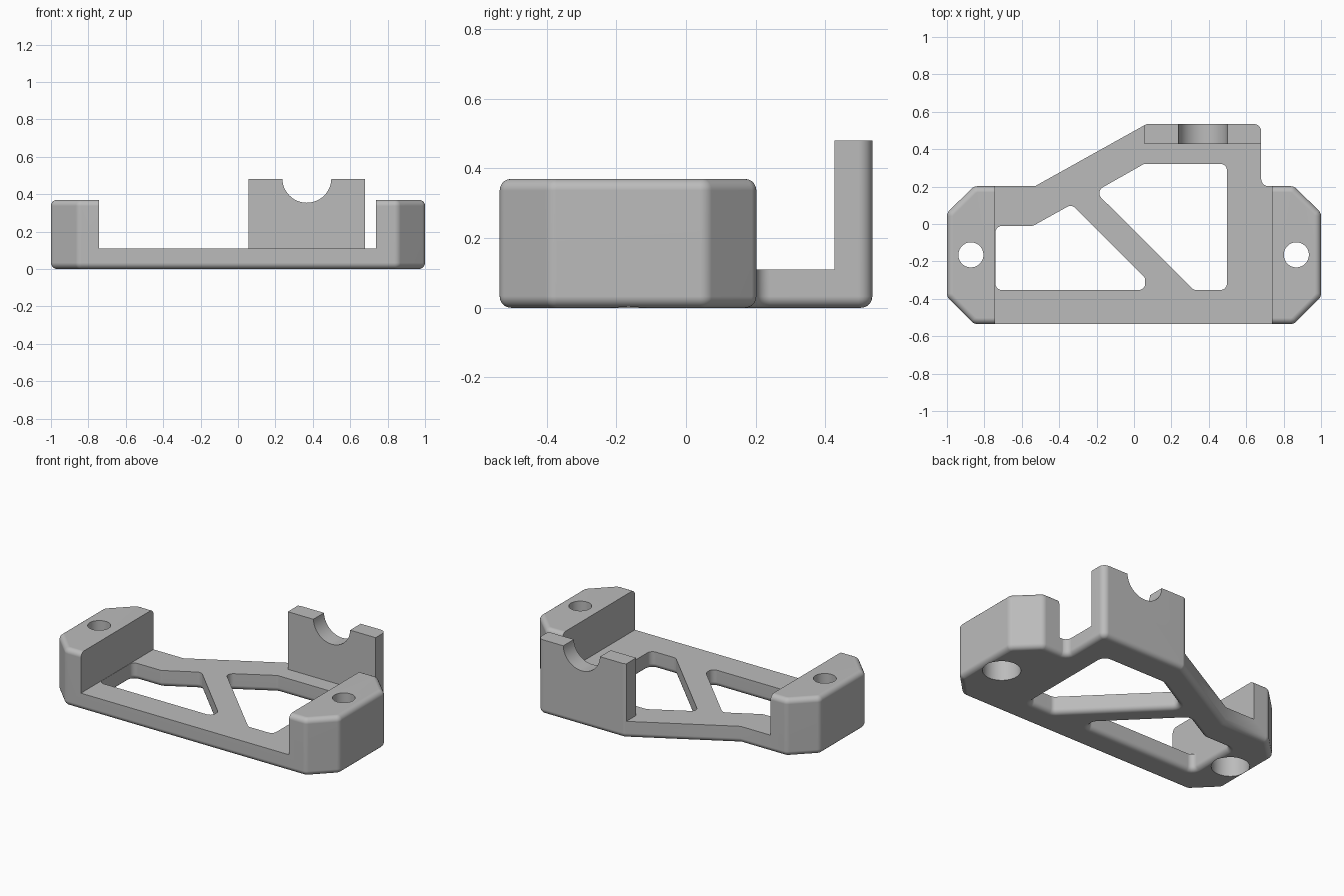
import bpy, bmesh, math
from mathutils import Vector

if "Cube" in bpy.data.objects:
    bpy.data.objects.remove(bpy.data.objects["Cube"])

GREY = bpy.data.materials.new("light grey")
GREY.diffuse_color = (0.5, 0.5, 0.5, 1)
GREY.use_nodes = True
GREY.node_tree.nodes["Principled BSDF"].inputs["Base Color"].default_value = GREY.diffuse_color
FILLET, SEG = 0.033, 5


def contour(poly, d, r):
    """Counter-clockwise polygon moved inward by d, corners rounded."""
    pts = [Vector(p) for p in poly]
    out = []
    for i, p in enumerate(pts):
        a = (p - pts[i - 1]).normalized()
        b = (pts[(i + 1) % len(pts)] - p).normalized()
        na, nb = Vector((-a.y, a.x)), Vector((-b.y, b.x))
        side = 1 if a.x * b.y - a.y * b.x > 0 else -1
        miter = (na + nb) / (1 + na.dot(nb))
        centre = p + miter * side * r
        start = math.atan2(-side * na.y, -side * na.x)
        turn = side * math.acos(max(-1, min(1, a.dot(b))))
        for k in range(SEG + 1):
            t = start + turn * k / SEG
            out.append(centre + (r - side * d) * Vector((math.cos(t), math.sin(t))))
    return out


def make(name, bm):
    bmesh.ops.recalc_face_normals(bm, faces=bm.faces)
    mesh = bpy.data.meshes.new(name)
    bm.to_mesh(mesh)
    bm.free()
    mesh.materials.append(GREY)
    ob = bpy.data.objects.new(name, mesh)
    bpy.context.collection.objects.link(ob)
    return ob


def prism(name, poly, levels, r):
    """Stack of rounded contours, one per (height, inset)."""
    bm = bmesh.new()
    rings = [[bm.verts.new((q.x, q.y, z)) for q in contour(poly, d, r)] for z, d in levels]
    n = len(rings[0])
    for lo, hi in zip(rings, rings[1:]):
        for i in range(n):
            j = (i + 1) % n
            bm.faces.new((lo[i], lo[j], hi[j], hi[i]))
    bm.faces.new(rings[0][::-1])
    bm.faces.new(rings[-1])
    return make(name, bm)


def box(x0, x1, y0, y1, z0, z1):
    bm = bmesh.new()
    bmesh.ops.create_cube(bm, size=1)
    for v in bm.verts:
        v.co = ((x0 + x1) / 2 + v.co.x * (x1 - x0), (y0 + y1) / 2 + v.co.y * (y1 - y0),
                (z0 + z1) / 2 + v.co.z * (z1 - z0))
    return make("box_cutter", bm)


def cylinder(loc, r, depth, along_y=False):
    bm = bmesh.new()
    bmesh.ops.create_cone(bm, cap_ends=True, segments=48, radius1=r, radius2=r, depth=depth)
    for v in bm.verts:
        c = Vector((v.co.x, v.co.z, v.co.y)) if along_y else v.co.copy()
        v.co = c + Vector(loc)
    return make("round_cutter", bm)


def combine(target, other, op="DIFFERENCE"):
    mod = target.modifiers.new("cut", "BOOLEAN")
    mod.operation, mod.object, mod.solver = op, other, "EXACT"
    bpy.context.view_layer.objects.active = target
    bpy.ops.object.modifier_apply(modifier=mod.name)
    bpy.data.objects.remove(other)


# quarter-round steps: (height, inset)
ROUND = [(FILLET * (1 - math.cos(k * math.pi / 2 / SEG)), FILLET * (1 - math.sin(k * math.pi / 2 / SEG)))
         for k in range(SEG + 1)]

# Base with raised end blocks
base = prism("mounting_bracket",
             [(-0.855, -0.535), (0.855, -0.535), (1, -0.39), (1, 0.06),
              (0.855, 0.202), (-0.855, 0.202), (-1, 0.06), (-1, -0.39)],
             ROUND + [(0.37 - z, d) for z, d in reversed(ROUND)], 0.045)
combine(base, box(-0.743, 0.738, -1, 1, 0.11, 1))

# Rear extension with upright saddle wall
rear = prism("saddle_wall",
             [(-0.6, 0), (0.8, 0), (0.8, 0.201), (0.68, 0.201), (0.68, 0.535), (0.068, 0.535), (-0.72, 0.096)],
             ROUND + [(0.48, 0)], 0.04)
combine(rear, box(-1, 1, -1, 0.427, 0.11, 1))
combine(rear, box(-1, 0.055, 0.3, 1, 0.11, 1))
combine(rear, cylinder((0.368, 0.5, 0.485), 0.131, 0.6, True))
combine(base, rear, "UNION")

# Truss windows, rounded along their lower edge
WINDOWS = [
    [(-0.741, -0.353), (0.06, -0.353), (0.06, -0.288), (-0.333, 0.105), (-0.54, -0.01), (-0.741, -0.01)],
    [(0.32, -0.353), (0.497, -0.353), (0.497, 0.322), (0.055, 0.322), (-0.208, 0.173)],
]
for poly in WINDOWS:
    flare = [(-0.02, -FILLET)] + [(z, -d) for z, d in ROUND] + [(0.2, 0)]
    combine(base, prism("window_cutter", poly, flare, 0.035))

# Screw holes with counterbores from below
for x in (-0.872, 0.868):
    combine(base, cylinder((x, -0.165, 0.2), 0.067, 1))
    combine(base, cylinder((x, -0.165, 0), 0.112, 0.5))

bpy.ops.object.select_all(action="DESELECT")
base.select_set(True)
bpy.context.view_layer.objects.active = base
bpy.ops.object.shade_smooth_by_angle(angle=math.radians(30))
weighted = base.modifiers.new("weighted normals", "WEIGHTED_NORMAL")
weighted.keep_sharp = True
